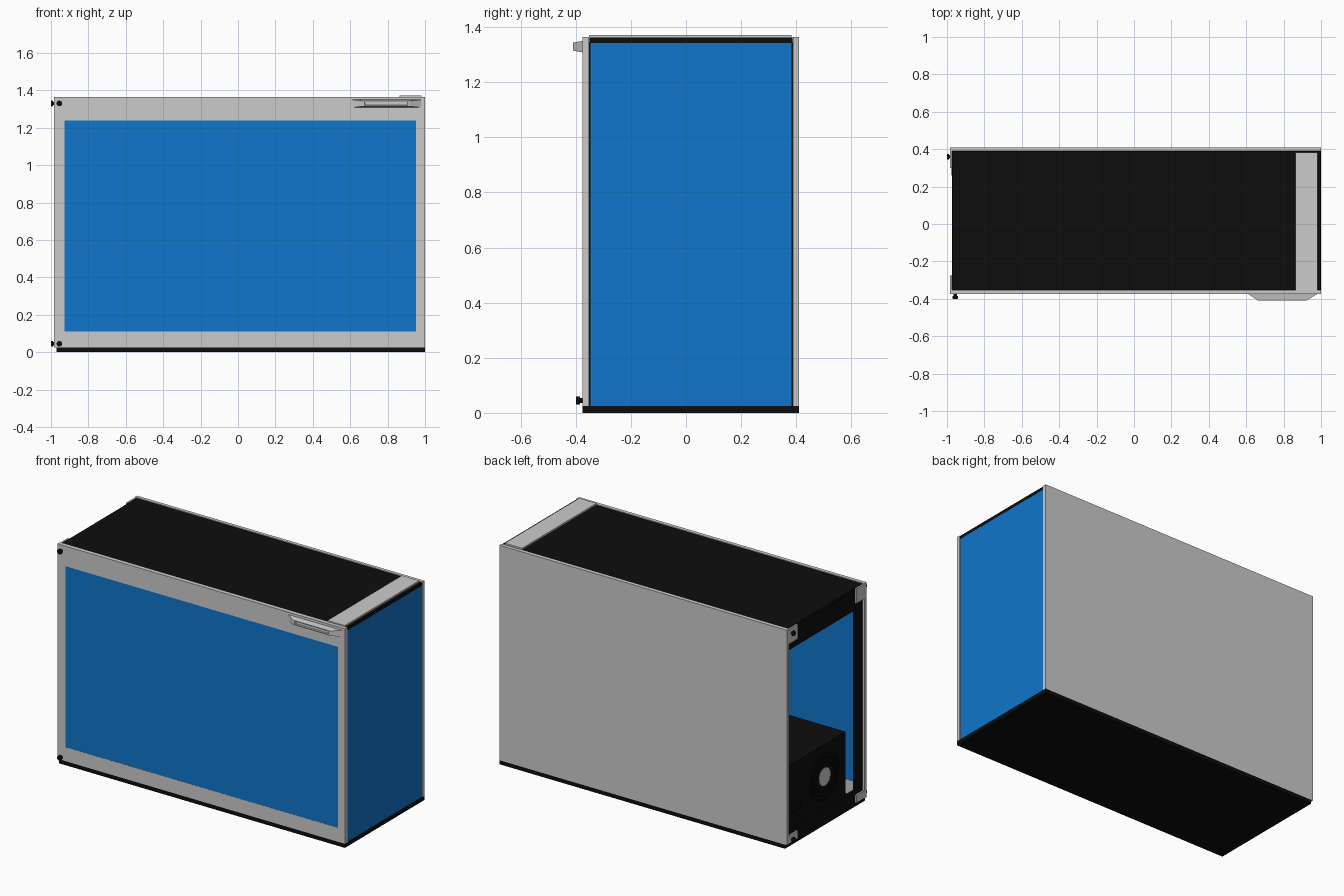
import bpy, bmesh, math
from mathutils import Vector

if "Cube" in bpy.data.objects:
    bpy.data.objects.remove(bpy.data.objects["Cube"])


def material(name, color):
    m = bpy.data.materials.new(name)
    m.diffuse_color = color
    m.use_nodes = True
    m.node_tree.nodes["Principled BSDF"].inputs["Base Color"].default_value = m.diffuse_color
    return m


BLACK = material("black", (0.004, 0.004, 0.004, 1))
BLUE = material("blue_glass", (0.005, 0.18, 0.6, 1))


def finish(name, bm, mat=None):
    bmesh.ops.recalc_face_normals(bm, faces=bm.faces)
    me = bpy.data.meshes.new(name)
    bm.to_mesh(me)
    bm.free()
    ob = bpy.data.objects.new(name, me)
    bpy.context.collection.objects.link(ob)
    if mat:
        me.materials.append(mat)
    return ob


def add_box(bm, x, y, z):
    vs = bmesh.ops.create_cube(bm, size=1)["verts"]
    for v in vs:
        v.co = Vector((r[0] + (c + 0.5) * (r[1] - r[0]) for c, r in zip(v.co, (x, y, z))))


def boxes(name, mat, *ranges):
    bm = bmesh.new()
    for r in ranges:
        add_box(bm, *r)
    return finish(name, bm, mat)


def lathe(name, profile, origin, axis, mat=None, sides=20):
    """Spin (distance, radius) pairs around an axis through origin."""
    bm = bmesh.new()
    rot = Vector((0, 0, 1)).rotation_difference(Vector(axis))
    rings = [[bm.verts.new(Vector(origin) + rot @ Vector((
        r * math.cos(2 * math.pi * i / sides), r * math.sin(2 * math.pi * i / sides), d)))
        for i in range(sides)] for d, r in profile]
    for a, b in zip(rings, rings[1:]):
        for i in range(sides):
            j = (i + 1) % sides
            bm.faces.new((a[i], a[j], b[j], b[i]))
    bm.faces.new(rings[0])
    bm.faces.new(rings[-1])
    ob = finish(name, bm, mat)
    bpy.ops.object.select_all(action="DESELECT")
    ob.select_set(True)
    bpy.context.view_layer.objects.active = ob
    bpy.ops.object.shade_smooth_by_angle()
    return ob


# Outer shell: base, top plate, grey strip on the top
boxes("base", BLACK, ((-0.97, 1), (-0.375, 0.41), (0, 0.025)))
boxes("top_plate", BLACK, ((-0.97, 0.998), (-0.35, 0.387), (1.343, 1.362)))
boxes("top_strip", None, ((0.863, 0.982), (-0.352, 0.382), (1.355, 1.372)))

# Front door frame around its window, and the solid back panel
FY = (-0.375, -0.352)
boxes("door_frame", None,
      ((-0.983, -0.928), FY, (0.025, 1.365)), ((0.952, 1), FY, (0.025, 1.365)),
      ((-0.928, 0.952), FY, (0.025, 0.112)), ((-0.928, 0.952), FY, (1.24, 1.365)))
boxes("door_glass", BLUE, ((-0.928, 0.952), (-0.3745, -0.353), (0.112, 1.24)))
boxes("back_panel", None, ((-0.983, 1), (0.389, 0.41), (0.025, 1.365)))

# Glass on the right end with slim black posts
boxes("end_glass", BLUE, ((0.975, 0.997), (-0.346, 0.383), (0.025, 1.343)))
boxes("end_posts", BLACK, *[((0.96, 0.992), y, (0.025, 1.343))
                            for y in ((-0.352, -0.346), (0.383, 0.389))])

# Open black frame on the left end
LX = (-0.972, -0.955)
boxes("left_frame", BLACK,
      (LX, (-0.352, 0.389), (1.225, 1.345)),
      (LX, (-0.352, -0.28), (0.1, 1.225)),
      (LX, (-0.352, 0.389), (0.025, 0.1)))

# Power unit with its grille, fan hub and socket
boxes("power_unit", BLACK, ((-0.968, -0.25), (-0.19, 0.387), (0.05, 0.5)))
bm = bmesh.new()
for r in (0.09, 0.115, 0.14):
    n = 32
    rings = []
    for dx, rr in ((0, r - 0.004), (0, r + 0.004), (-0.006, r + 0.004), (-0.006, r - 0.004)):
        rings.append([bm.verts.new((-0.967 + dx, 0.02 + rr * math.cos(2 * math.pi * i / n),
                                    0.3 + rr * math.sin(2 * math.pi * i / n))) for i in range(n)])
    for k in range(4):
        a, b = rings[k], rings[(k + 1) % 4]
        for i in range(n):
            bm.faces.new((a[i], a[(i + 1) % n], b[(i + 1) % n], b[i]))
finish("fan_grille", bm, BLACK)
lathe("fan_hub", [(0, 0.055), (0.005, 0.055), (0.007, 0.048)], (-0.967, 0.02, 0.3), (-1, 0, 0), None, 28)
boxes("power_socket", BLACK, ((-0.976, -0.967), (0.26, 0.35), (0.2, 0.26)))

# Corner tabs and thumb screws holding both side panels
boxes("corner_tabs", None, *[((-0.983, -0.973), y, z)
                             for y in ((-0.374, -0.275), (0.3, 0.409))
                             for z in ((1.27, 1.362), (0.027, 0.075))])
SCREW = [(0, 0.009), (0.01, 0.009), (0.012, 0.015), (0.024, 0.015), (0.026, 0.012)]
for i, z in enumerate((0.045, 1.33)):
    lathe(f"door_screw_{i}", SCREW, (-0.955, -0.374, z), (0, -1, 0), BLACK)
    lathe(f"panel_screw_{i}", [(d * 0.68, r) for d, r in SCREW], (-0.9825, 0.36, z), (-1, 0, 0), BLACK)

# Door handle: tapered bar with a shallow groove along its face
bm = bmesh.new()
quads = [[bm.verts.new((x, y, z)) for x, z in ((x0, z0), (x1, z0), (x1, z1), (x0, z1))]
         for x0, x1, y, z0, z1 in ((0.61, 0.98, -0.374, 1.308, 1.35),
                                   (0.665, 0.92, -0.41, 1.315, 1.344),
                                   (0.675, 0.91, -0.41, 1.32, 1.339),
                                   (0.68, 0.905, -0.402, 1.322, 1.337))]
for a, b in zip(quads, quads[1:]):
    for i in range(4):
        bm.faces.new((a[i], a[(i + 1) % 4], b[(i + 1) % 4], b[i]))
bm.faces.new(quads[0])
bm.faces.new(quads[-1])
finish("door_handle", bm)
